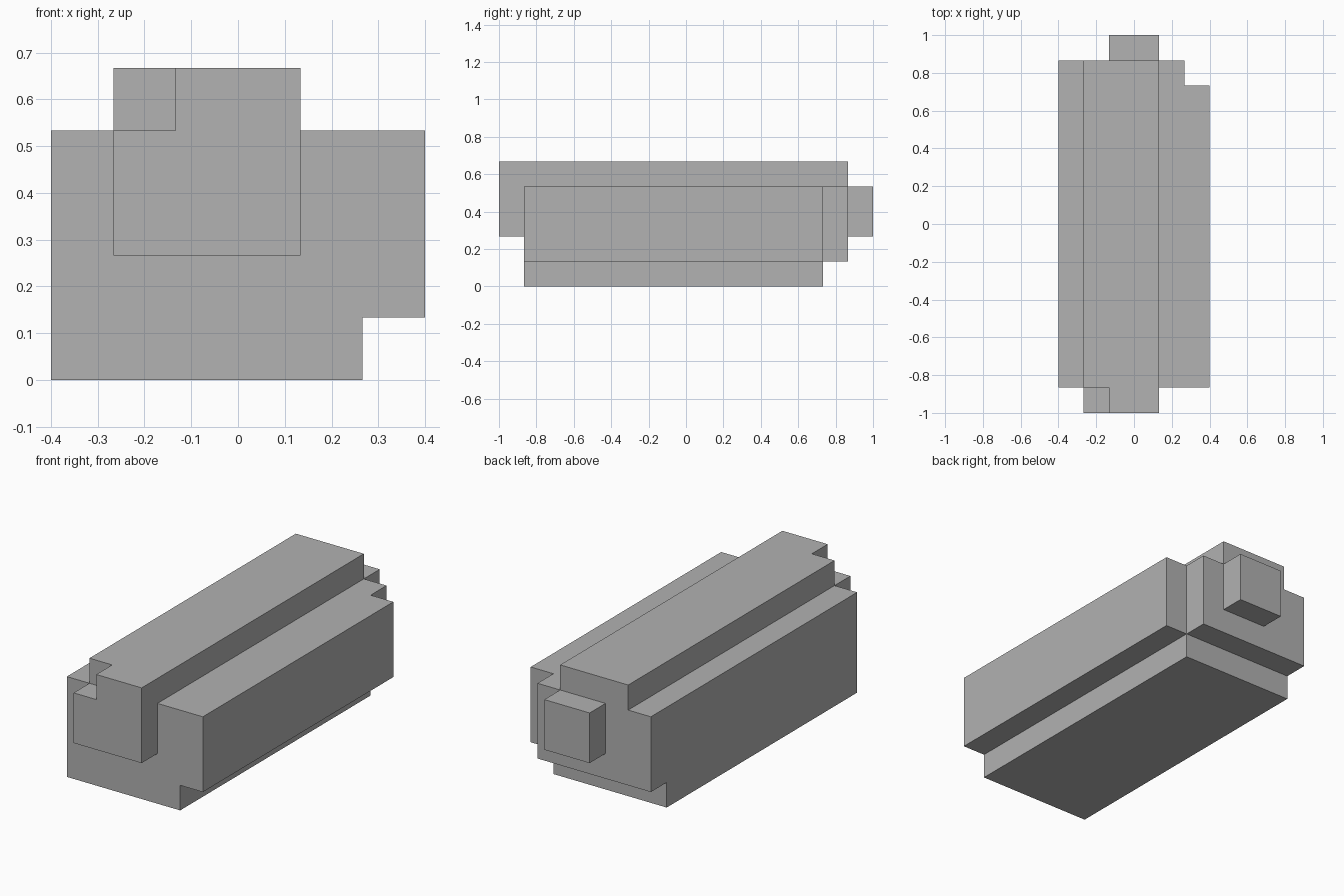
import bpy
import bmesh
from mathutils import Vector

cube = bpy.data.objects.get("Cube")
if cube:
    bpy.data.objects.remove(cube, do_unlink=True)

# One grid cell; the block is 6 x 15 x 5 cells
UNIT = 2 / 15
ORIGIN = Vector((-3, -7.5, 0))

grey = bpy.data.materials.new("plain_grey")
grey.use_nodes = True
colour = (0.445, 0.445, 0.445, 1)
grey.diffuse_color = colour
grey.node_tree.nodes["Principled BSDF"].inputs["Base Color"].default_value = colour


def box(x, y, z):
    """Cells of a box given as (start, end) ranges along each axis."""
    return {(i, j, k) for i in range(*x) for j in range(*y) for k in range(*z)}


# Solid parts
main_body = box((0, 6), (1, 14), (0, 4))
top_ridge = box((1, 5 - 1), (0, 14), (4, 5))
front_block = box((1, 4), (0, 1), (2, 4))
rear_knob = box((2, 4), (14, 15), (2, 4))

# Notches cut from the parts
lower_side_step = box((5, 6), (1, 14), (0, 1))
lower_rear_step = box((0, 6), (13, 14), (0, 1))
rear_corner_notch = box((5, 6), (13, 14), (0, 4))
ridge_corner_notch = box((1, 2), (0, 1), (4, 5))

solid = main_body | top_ridge | front_block | rear_knob
solid -= lower_side_step | lower_rear_step | rear_corner_notch | ridge_corner_notch

# Skin the solid with its exposed faces only
bm = bmesh.new()
for cell in solid:
    centre = Vector(cell) + Vector((0.5, 0.5, 0.5))
    for axis in range(3):
        for sign in (-1, 1):
            normal = Vector((0, 0, 0))
            normal[axis] = sign
            neighbour = tuple(c + int(n) for c, n in zip(cell, normal))
            if neighbour in solid:
                continue
            u = Vector((0, 0, 0))
            u[(axis + 1) % 3] = 0.5
            v = normal.cross(u)
            middle = centre + normal / 2
            corners = (middle - u - v, middle + u - v, middle + u + v, middle - u + v)
            bm.faces.new([bm.verts.new((c + ORIGIN) * UNIT) for c in corners])

# Weld cells and merge flat areas into single faces
bmesh.ops.remove_doubles(bm, verts=bm.verts[:], dist=UNIT / 100)
bmesh.ops.dissolve_limit(bm, angle_limit=0.01, verts=bm.verts[:], edges=bm.edges[:])
bmesh.ops.recalc_face_normals(bm, faces=bm.faces[:])

mesh = bpy.data.meshes.new("stepped_block")
bm.to_mesh(mesh)
bm.free()
mesh.materials.append(grey)
block = bpy.data.objects.new("stepped_block", mesh)
bpy.context.collection.objects.link(block)
